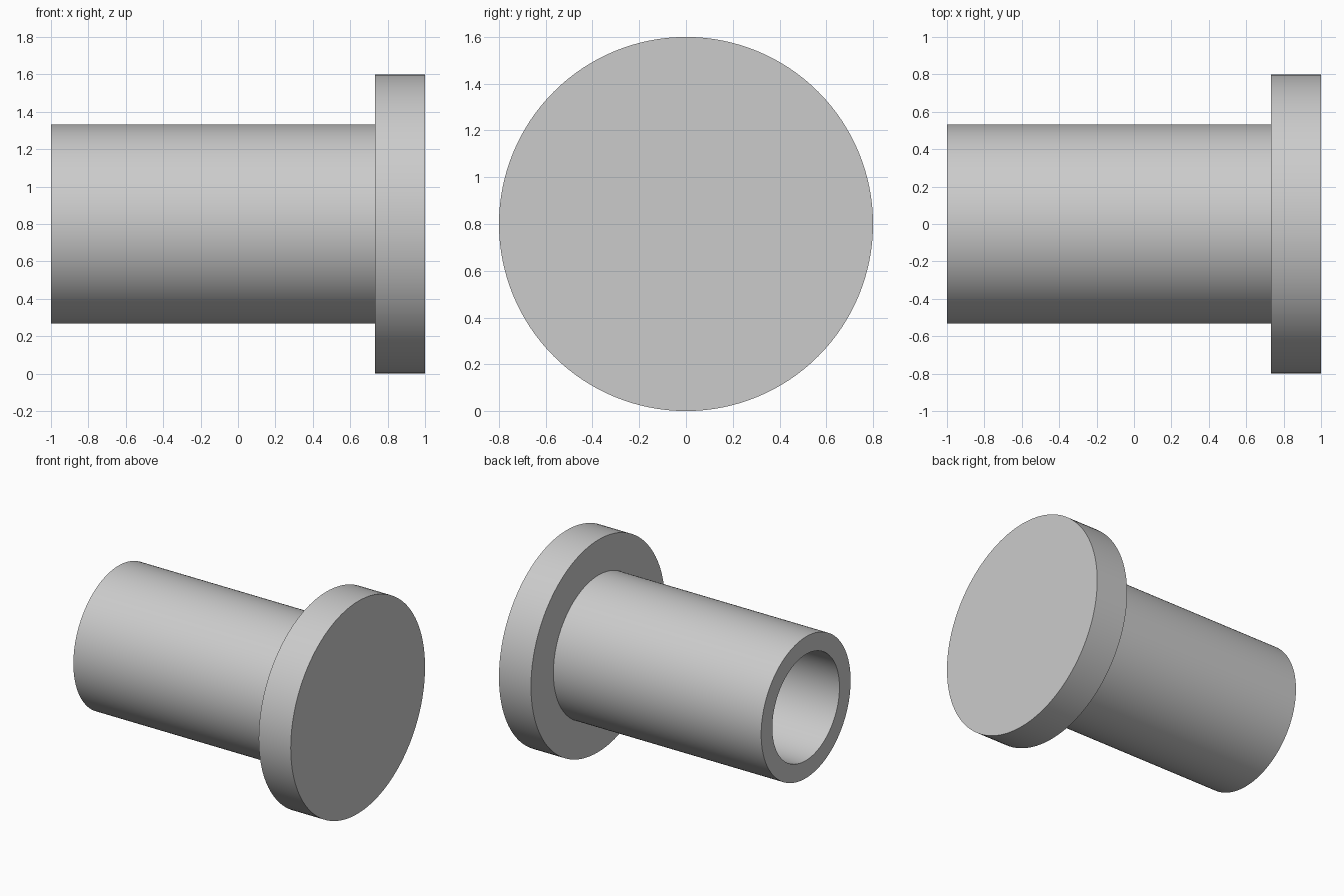
import bpy, bmesh, math
from mathutils import Vector

if "Cube" in bpy.data.objects:
    bpy.data.objects.remove(bpy.data.objects["Cube"], do_unlink=True)

SEGMENTS = 128
AXIS_Z = 0.8

# Plain grey material
grey = bpy.data.materials.new("plain grey")
grey.use_nodes = True
colour = (0.6, 0.6, 0.6, 1)
grey.diffuse_color = colour
grey.node_tree.nodes["Principled BSDF"].inputs["Base Color"].default_value = colour


def lathe(name, profile):
    """Revolve (x, radius) points about the x axis; both ends lie on the axis."""
    bm = bmesh.new()
    rings = []
    for x, r in profile:
        ring = []
        for i in range(SEGMENTS):
            a = 2 * math.pi * i / SEGMENTS
            ring.append(bm.verts.new(Vector((x, r * math.cos(a), r * math.sin(a)))))
        rings.append(ring)
    for ring_a, ring_b in zip(rings, rings[1:]):
        for i in range(SEGMENTS):
            j = (i + 1) % SEGMENTS
            bm.faces.new((ring_a[i], ring_a[j], ring_b[j], ring_b[i]))
    # Flat discs close the bore floor and the flange face
    bm.faces.new(rings[0])
    bm.faces.new(rings[-1])
    bmesh.ops.recalc_face_normals(bm, faces=bm.faces[:])
    mesh = bpy.data.meshes.new(name)
    bm.to_mesh(mesh)
    bm.free()
    mesh.materials.append(grey)
    obj = bpy.data.objects.new(name, mesh)
    obj.location.z = AXIS_Z
    bpy.context.collection.objects.link(obj)
    bpy.ops.object.select_all(action="DESELECT")
    obj.select_set(True)
    bpy.context.view_layer.objects.active = obj
    bpy.ops.object.shade_smooth_by_angle(angle=math.radians(30))
    return obj


# Hollow sleeve with a closed round flange: bore floor, bore mouth, sleeve, flange
lathe("flanged_sleeve", [
    (0.733, 0.4), (-1, 0.4), (-1, 0.533),
    (0.733, 0.533), (0.733, 0.8), (1, 0.8),
])
